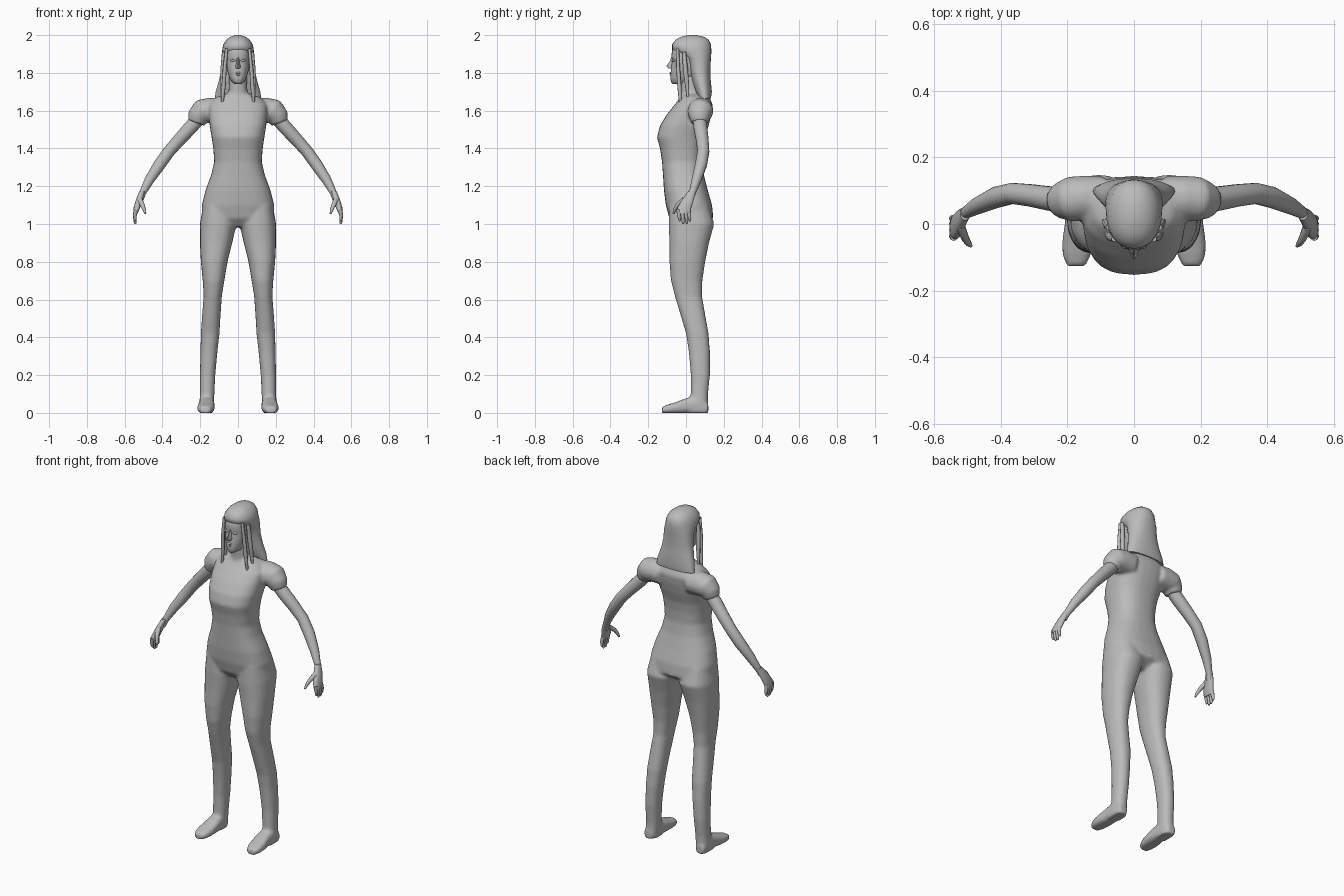
import bpy, bmesh, math
from mathutils import Vector

grey = bpy.data.materials.new("plain_grey")
grey.diffuse_color = (0.5, 0.5, 0.5, 1)


def loft(bm, rings):
    """Skin a list of point rings and cap both ends."""
    rows = [[bm.verts.new(p) for p in r] for r in rings]
    n = len(rows[0])
    for a, b in zip(rows, rows[1:]):
        for i in range(n):
            j = (i + 1) % n
            bm.faces.new((a[i], a[j], b[j], b[i]))
    bm.faces.new(rows[0])
    bm.faces.new(rows[-1])


def oval(u0, u1, v0, v1, n=20, e=2.3):
    """Rounded outline filling a 2D box."""
    pts = []
    for i in range(n):
        t = 2 * math.pi * i / n
        c, s = math.cos(t), math.sin(t)
        pts.append(((u0 + u1) / 2 + (u1 - u0) / 2 * math.copysign(abs(c) ** (2 / e), c),
                    (v0 + v1) / 2 + (v1 - v0) / 2 * math.copysign(abs(s) ** (2 / e), s)))
    return pts


def stack(bm, rows, side=1, n=20, e=2.3):
    """Loft upright rows of (z, x0, x1, front, back)."""
    loft(bm, [[(side * u, v, z) for u, v in oval(x0, x1, f, b, n, e)]
              for z, x0, x1, f, b in rows])


def centred(rows):
    return [(z, -r, r, f, b) for z, r, f, b in rows]


def tube(bm, path, side=1, n=14):
    """Loft circles along a path of (x, y, z, radius)."""
    pts = [Vector(p[:3]) for p in path]
    rings = []
    for i, p in enumerate(pts):
        d = (pts[min(i + 1, len(pts) - 1)] - pts[max(i - 1, 0)]).normalized()
        u = d.cross(Vector((0, 1, 0))).normalized()
        w = d.cross(u)
        ring = []
        for k in range(n):
            t = 2 * math.pi * k / n
            q = p + path[i][3] * (math.cos(t) * u + math.sin(t) * w)
            ring.append((side * q.x, q.y, q.z))
        rings.append(ring)
    loft(bm, rings)


def finish(bm, name, angle=50):
    bmesh.ops.recalc_face_normals(bm, faces=bm.faces)
    me = bpy.data.meshes.new(name)
    bm.to_mesh(me)
    bm.free()
    me.materials.append(grey)
    ob = bpy.data.objects.new(name, me)
    bpy.context.collection.objects.link(ob)
    bpy.ops.object.select_all(action='DESELECT')
    ob.select_set(True)
    bpy.context.view_layer.objects.active = ob
    bpy.ops.object.shade_smooth_by_angle(angle=math.radians(angle))
    return ob


# Clothed body: torso, neck, legs, feet and short sleeves fused together
bm = bmesh.new()
stack(bm, centred([
    (0.985, .09, -.05, .08), (1.03, .19, -.088, .145), (1.10, .192, -.107, .138),
    (1.18, .172, -.117, .115), (1.26, .142, -.122, .095), (1.33, .126, -.127, .086),
    (1.40, .131, -.138, .09), (1.46, .14, -.154, .10), (1.52, .15, -.138, .12),
    (1.58, .155, -.102, .135), (1.63, .155, -.062, .142), (1.67, .12, -.03, .125),
    (1.69, .06, -.02, .09)]), n=28, e=2.5)
stack(bm, centred([(1.62, .06, -.04, .09), (1.69, .05, -.026, .08), (1.79, .047, -.03, .075)]))
for s in (1, -1):
    stack(bm, [
        (1.10, .03, .185, -.09, .12), (1.0, .008, .202, -.092, .15),
        (.90, .03, .202, -.088, .122), (.80, .055, .197, -.088, .102),
        (.70, .072, .187, -.08, .087), (.62, .085, .182, -.06, .085),
        (.52, .092, .19, -.03, .102), (.42, .098, .197, 0, .12),
        (.32, .109, .199, .015, .127), (.20, .12, .202, .025, .127),
        (.10, .125, .202, .025, .117), (0, .13, .207, .01, .117)], s)
    # foot, lofted from heel to toe
    loft(bm, [[(s * u, y, v) for u, v in oval(x0, x1, -.002, top, 20, 3)]
              for y, x0, x1, top in (
                  (.118, .145, .198, .05), (.06, .128, .207, .09), (.0, .124, .208, .078),
                  (-.05, .124, .216, .058), (-.09, .128, .216, .046), (-.127, .145, .203, .033))])
    # shoulder and sleeve
    tube(bm, [(.09, .08, 1.60, .065), (.15, .078, 1.602, .067), (.19, .075, 1.595, .068),
              (.21, .072, 1.57, .058), (.222, .072, 1.535, .046)], s, 20)
body = finish(bm, "clothed_body")
remesh = body.modifiers.new("fuse", 'REMESH')
remesh.mode = 'VOXEL'
remesh.voxel_size = 0.009
remesh.use_smooth_shade = True
smooth = body.modifiers.new("soften", 'SMOOTH')
smooth.factor = 0.5
smooth.iterations = 6

# Arms and hands
for s, label in ((1, "left"), (-1, "right")):
    bm = bmesh.new()
    tube(bm, [(.19, .07, 1.58, .036), (.25, .076, 1.512, .037), (.31, .086, 1.447, .034),
              (.365, .092, 1.385, .032), (.415, .08, 1.315, .032), (.468, .056, 1.235, .026),
              (.505, .034, 1.165, .018), (.516, .022, 1.13, .016)], s)
    finish(bm, label + "_arm")
    bm = bmesh.new()
    stack(bm, [(1.175, .492, .522, .012, .052), (1.13, .505, .54, -.02, .043),
               (1.09, .517, .552, -.045, .03), (1.055, .531, .555, -.048, .02)], s, 14)
    for y, tip in ((-.04, 1.015), (-.021, 1.0), (-.002, 1.0), (.014, 1.015)):
        tube(bm, [(.541, y, 1.075, .011), (.546, y + .003, 1.045, .010),
                  (.545, y + .006, tip + .01, .008), (.543, y + .007, tip, .004)], s, 8)
    tube(bm, [(.52, -.01, 1.13, .014), (.506, -.045, 1.10, .012),
              (.496, -.06, 1.075, .009), (.49, -.066, 1.055, .005)], s, 8)
    finish(bm, label + "_hand")

# Head with jaw, cheeks and brow
bm = bmesh.new()
stack(bm, centred([
    (1.742, .018, -.07, 0), (1.752, .032, -.08, .03), (1.775, .046, -.082, .06),
    (1.81, .056, -.08, .09), (1.84, .062, -.078, .10), (1.868, .064, -.072, .105),
    (1.89, .066, -.078, .11), (1.94, .06, -.07, .11), (1.97, .045, -.04, .09)]), n=24)
finish(bm, "head")

# Nose, lips and eyes
bm = bmesh.new()
stack(bm, centred([(1.885, .007, -.079, -.05), (1.86, .008, -.087, -.05),
                   (1.836, .013, -.106, -.05), (1.822, .013, -.092, -.05)]), n=10, e=1.6)
finish(bm, "nose")
bm = bmesh.new()
for z, w in ((1.80, .02), (1.79, .017)):
    tube(bm, [(-w, -.073, z, .003), (0, -.081, z, .006), (w, -.073, z, .003)], 1, 8)
finish(bm, "lips")
for s, label in ((1, "left"), (-1, "right")):
    bm = bmesh.new()
    tube(bm, [(.014, -.068, 1.865, .003), (.022, -.069, 1.866, .007),
              (.032, -.066, 1.866, .007), (.04, -.06, 1.866, .003)], s, 8)
    finish(bm, label + "_eye")

# Long hair: cap over the skull, flaring down the back
bm = bmesh.new()
stack(bm, centred([
    (1.665, .123, .065, .132), (1.70, .118, .05, .137), (1.76, .101, .03, .131),
    (1.82, .089, .015, .129), (1.88, .086, -.005, .132), (1.905, .085, -.045, .134),
    (1.925, .083, -.073, .134), (1.95, .078, -.074, .132), (1.975, .062, -.056, .12),
    (1.99, .043, -.03, .098), (2.0, .016, .01, .055)]), n=28, e=2.2)
finish(bm, "hair", 70)

# Loose strands framing the face
for s, label in ((1, "left"), (-1, "right")):
    bm = bmesh.new()
    tube(bm, [(.06, -.045, 1.93, .008), (.07, -.042, 1.83, .01),
              (.076, -.035, 1.73, .011), (.084, -.03, 1.63, .006)], s, 8)
    tube(bm, [(.075, -.01, 1.91, .01), (.08, -.003, 1.82, .013),
              (.085, .005, 1.74, .011), (.09, .01, 1.66, .006)], s, 8)
    finish(bm, label + "_hair_strands")
